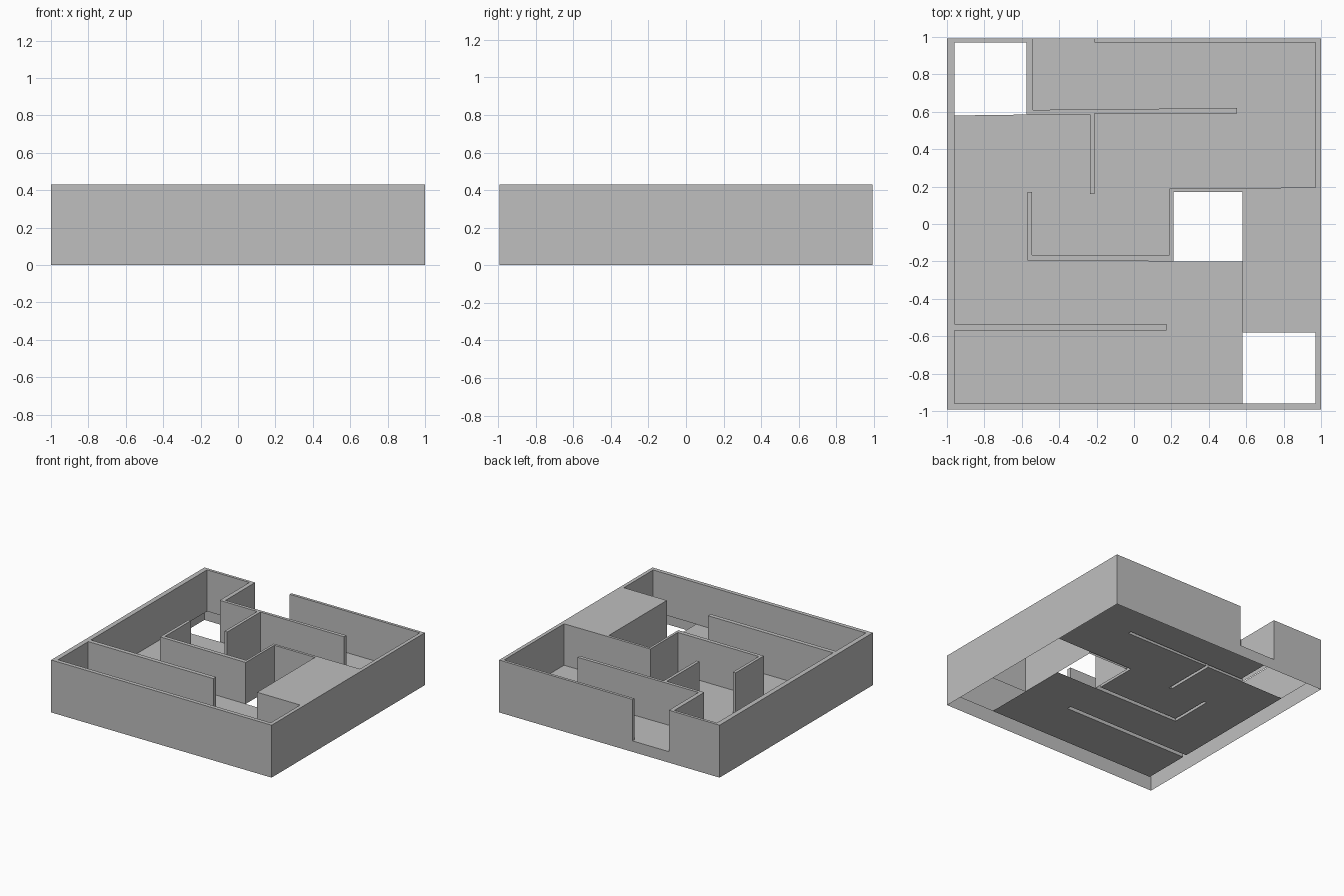
import bpy, bmesh

cube = bpy.data.objects.get("Cube")
if cube:
    bpy.data.objects.remove(cube, do_unlink=True)

FLOOR, TOP = 0.09, 0.43

grey = bpy.data.materials.new("plain_grey")
grey.use_nodes = True
colour = (0.52, 0.52, 0.52, 1)
grey.diffuse_color = colour
grey.node_tree.nodes["Principled BSDF"].inputs["Base Color"].default_value = colour


def sheet_object(name, outline, low, high=None, cap=True):
    """Upright sides along a closed outline and, if wanted, a flat cap on top."""
    bm = bmesh.new()
    base = [bm.verts.new((x, y, low)) for x, y in outline]
    rim = base
    if high is not None:
        rim = [bm.verts.new((x, y, high)) for x, y in outline]
        for i in range(len(base)):
            j = (i + 1) % len(base)
            bm.faces.new((base[i], base[j], rim[j], rim[i]))
    if cap:
        bm.faces.new(rim)
    mesh = bpy.data.meshes.new(name)
    bm.to_mesh(mesh)
    bm.free()
    mesh.materials.append(grey)
    obj = bpy.data.objects.new(name, mesh)
    bpy.context.collection.objects.link(obj)
    return obj


# Plan of the maze: outer square, then the inner wall line from door jamb to jamb
B = 0.993
corners = [(-1, B), (-1, -B), (1, -B), (1, B)]
right_jamb, left_jamb = (-0.21, B), (-0.54, B)

# Back left room and the spiral wall in the middle
spiral = [(-0.21, 0.97), (0.97, 0.97), (0.97, 0.195), (0.19, 0.19),
          (0.19, -0.165), (-0.545, -0.165), (-0.545, 0.17), (-0.57, 0.17),
          (-0.57, -0.195), (0.21, -0.2)]
# Bay, roofed block and front corner, where the floor is cut away
block_side = [(0.21, 0.17), (0.58, 0.17), (0.58, -0.58), (0.97, -0.58), (0.97, -0.96)]
# Long front partition
partition = [(-0.96, -0.96), (-0.96, -0.57), (0.175, -0.57), (0.175, -0.535),
             (-0.96, -0.535)]
# Back corner, also without floor
back_corner = [(-0.96, 0.97), (-0.575, 0.97)]
# T-shaped wall beside the doorway
tee = [(-0.575, 0.585), (-0.235, 0.585), (-0.235, 0.16), (-0.21, 0.16),
       (-0.21, 0.59), (0.55, 0.59), (0.55, 0.62), (-0.54, 0.61)]

# Hollow walls and roofed block in one piece
wall_plan = (corners + [right_jamb] + spiral + block_side + partition
             + back_corner + tee + [left_jamb])
sheet_object("maze_walls", wall_plan, FLOOR, TOP)

# Floor sheet between the walls, leaving the three square openings
floor_plan = ([right_jamb] + spiral + [(0.58, -0.2), (0.58, -0.96)] + partition
              + [(-0.96, 0.58)] + tee + [left_jamb])
sheet_object("maze_floor", floor_plan[::-1], FLOOR)

# Skirt carrying the outer walls down to the ground
sheet_object("outer_skirt", corners, 0, FLOOR, cap=False)
